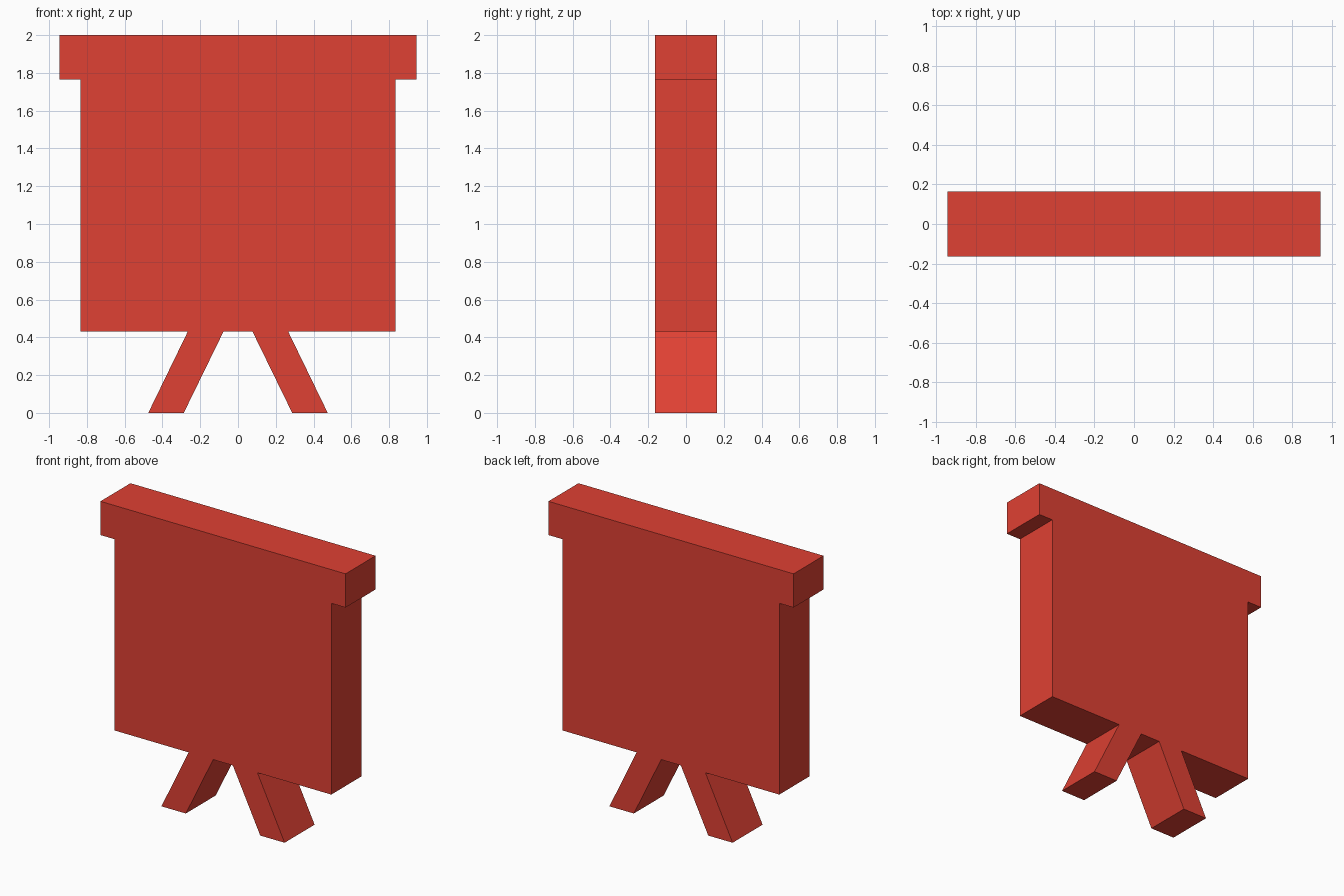
import bpy
import bmesh

if "Cube" in bpy.data.objects:
    bpy.data.objects.remove(bpy.data.objects["Cube"])

HALF_DEPTH = 0.165

red = bpy.data.materials.new("red")
red.diffuse_color = (0.74, 0.052, 0.033, 1)
red.use_nodes = True
red.node_tree.nodes["Principled BSDF"].inputs["Base Color"].default_value = red.diffuse_color

# Right half of the silhouette: header bar, board edge, splayed leg
half = [(0.945, 2.0), (0.945, 1.765), (0.835, 1.765), (0.835, 0.432),
        (0.265, 0.432), (0.475, 0.0), (0.287, 0.0), (0.076, 0.432)]
outline = half + [(-x, z) for x, z in reversed(half)]

# Board with header and legs: mirrored silhouette extruded through the depth
bm = bmesh.new()
face = bm.faces.new([bm.verts.new((x, -HALF_DEPTH, z)) for x, z in outline])
extruded = bmesh.ops.extrude_face_region(bm, geom=[face], use_keep_orig=True)
verts = [g for g in extruded["geom"] if isinstance(g, bmesh.types.BMVert)]
bmesh.ops.translate(bm, verts=verts, vec=(0, 2 * HALF_DEPTH, 0))
bmesh.ops.recalc_face_normals(bm, faces=bm.faces)

mesh = bpy.data.meshes.new("board_with_legs")
bm.to_mesh(mesh)
bm.free()
mesh.materials.append(red)
board = bpy.data.objects.new("board_with_legs", mesh)
bpy.context.collection.objects.link(board)
